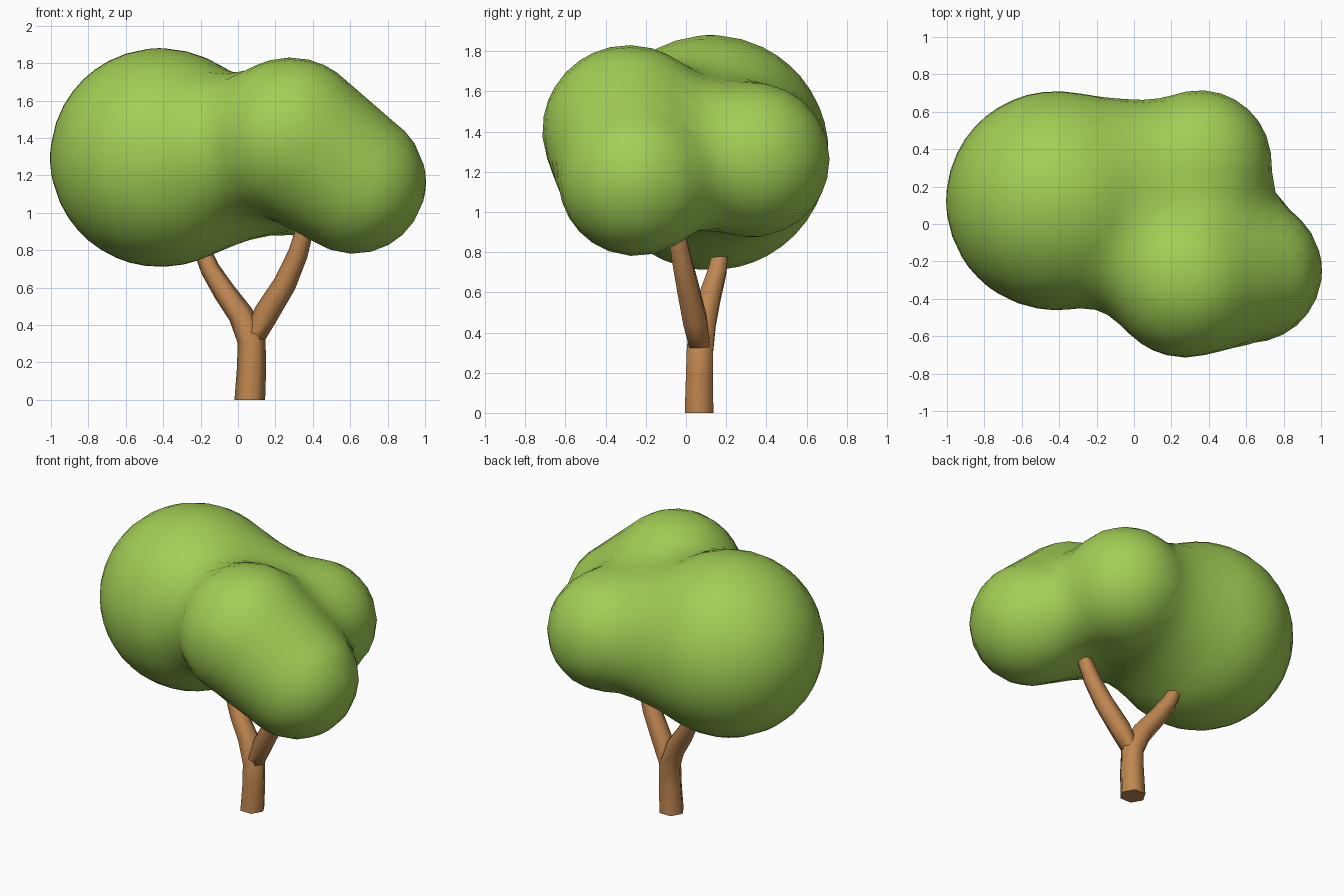
import bpy, bmesh, math
from mathutils import Vector, Matrix

if "Cube" in bpy.data.objects:
    bpy.data.objects.remove(bpy.data.objects["Cube"])


def material(name, col):
    m = bpy.data.materials.new(name)
    m.diffuse_color = (*col, 1)
    m.use_nodes = True
    m.node_tree.nodes["Principled BSDF"].inputs["Base Color"].default_value = m.diffuse_color
    return m


leaf = material("leaf_green", (0.36, 0.62, 0.09))
bark = material("bark_brown", (0.52, 0.24, 0.08))


def add_object(name, bm, mat):
    bmesh.ops.recalc_face_normals(bm, faces=bm.faces)
    me = bpy.data.meshes.new(name)
    bm.to_mesh(me)
    bm.free()
    ob = bpy.data.objects.new(name, me)
    bpy.context.collection.objects.link(ob)
    me.materials.append(mat)
    return ob


def smooth(ob, angle):
    bpy.ops.object.select_all(action='DESELECT')
    ob.select_set(True)
    bpy.context.view_layer.objects.active = ob
    bpy.ops.object.shade_smooth_by_angle(angle=math.radians(angle))


# Tapered six-sided limb following a path of (x, y, z, radius)
def limb(name, path):
    bm = bmesh.new()
    pts = [Vector(p[:3]) for p in path]
    rings = []
    for i, p in enumerate(pts):
        t = (pts[min(i + 1, len(pts) - 1)] - pts[max(i - 1, 0)]).normalized()
        if i == 0:
            t = Vector((0, 0, 1))
        side = Vector((0, 1, 0)).cross(t).normalized()
        front = t.cross(side)
        r = path[i][3]
        rings.append([bm.verts.new(p + r * (side * math.cos(a) + front * math.sin(a)))
                      for a in (k * math.pi / 3 for k in range(6))])
    for a, b in zip(rings, rings[1:]):
        for k in range(6):
            bm.faces.new((a[k], a[(k + 1) % 6], b[(k + 1) % 6], b[k]))
    bm.faces.new(rings[0])
    bm.faces.new(rings[-1])
    smooth(add_object(name, bm, bark), 65)


limb("trunk_and_left_branch", [
    (0.063, 0.065, 0, 0.082), (0.073, 0.067, 0.18, 0.078), (0.072, 0.07, 0.32, 0.076),
    (0.015, 0.09, 0.455, 0.068), (-0.075, 0.12, 0.58, 0.06),
    (-0.15, 0.155, 0.70, 0.052), (-0.185, 0.17, 0.785, 0.046)])
limb("right_branch", [
    (0.085, 0.07, 0.32, 0.06), (0.15, 0.045, 0.46, 0.068), (0.25, 0.01, 0.62, 0.062),
    (0.32, -0.025, 0.78, 0.054), (0.365, -0.055, 0.94, 0.046)])

# Foliage lobes: each a tapered capsule (start, radius, end, radius)
LOBES = [
    (Vector((-0.42, 0.125, 1.295)), 0.585, Vector((-0.41, 0.125, 1.295)), 0.585),
    (Vector((0.28, -0.285, 1.40)), 0.43, Vector((0.62, -0.25, 1.165)), 0.385),
    (Vector((0.12, 0.28, 1.265)), 0.37, Vector((0.35, 0.33, 1.26)), 0.385),
]


# Smoothly blended distance to the lobes
def field(p, k=0.24):
    d = None
    for a, ra, b, rb in LOBES:
        ab = b - a
        t = max(0, min(1, (p - a).dot(ab) / ab.length_squared))
        e = (p - a - ab * t).length - (ra + (rb - ra) * t)
        if d is None:
            d = e
        else:
            h = max(k - abs(d - e), 0) / k
            d = min(d, e) - h * h * k / 4
    return d


def project(bm, steps):
    eps = 0.004
    axes = [Vector((eps, 0, 0)), Vector((0, eps, 0)), Vector((0, 0, eps))]
    for v in bm.verts:
        for _ in range(steps):
            g = Vector([field(v.co + e) - field(v.co - e) for e in axes]) / (2 * eps)
            if g.length < 0.1:
                break
            v.co -= g.normalized() * field(v.co) * 0.9


# Rough crown from overlapping balls, fused into one skin
bm = bmesh.new()
for a, ra, b, rb in LOBES:
    for t in (0, 0.5, 1):
        bmesh.ops.create_icosphere(bm, subdivisions=3, radius=ra + (rb - ra) * t,
                                   matrix=Matrix.Translation(a.lerp(b, t)))
rough = add_object("rough_crown", bm, leaf)
mod = rough.modifiers.new("fuse", 'REMESH')
mod.mode = 'VOXEL'
mod.voxel_size = 0.11
bpy.context.view_layer.update()
fused = rough.evaluated_get(bpy.context.evaluated_depsgraph_get())
bm = bmesh.new()
bm.from_mesh(fused.to_mesh())
fused.to_mesh_clear()
bpy.data.objects.remove(rough)

# Relax and snap the skin to the blended lobes
for _ in range(3):
    for _ in range(2):
        bmesh.ops.smooth_vert(bm, verts=bm.verts, factor=0.5,
                              use_axis_x=True, use_axis_y=True, use_axis_z=True)
    project(bm, 4)
smooth(add_object("foliage", bm, leaf), 60)
